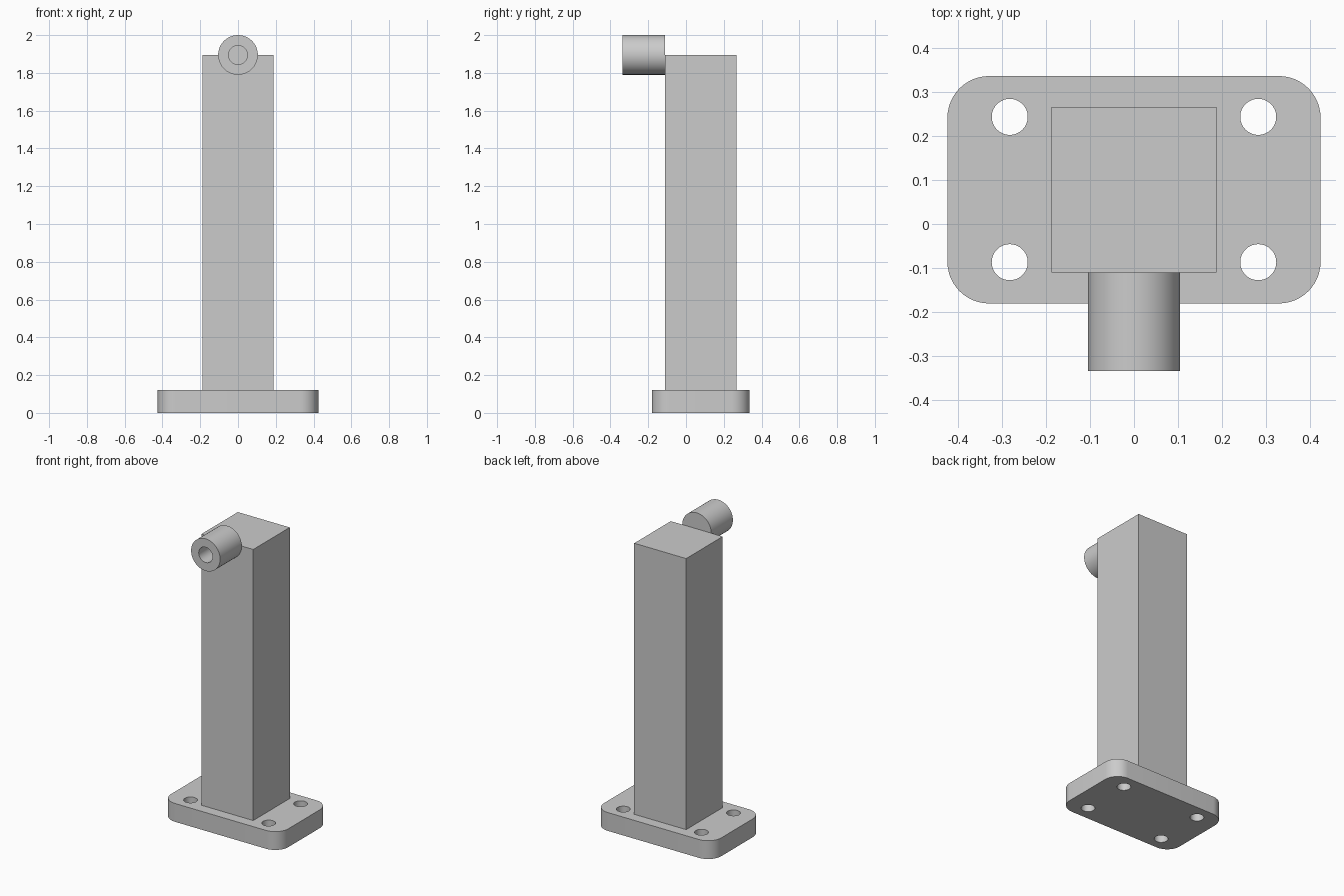
import bpy
import bmesh
from math import radians
from mathutils import Matrix, Vector

if "Cube" in bpy.data.objects:
    bpy.data.objects.remove(bpy.data.objects["Cube"], do_unlink=True)

# One plain metal colour
GREY = (0.6, 0.6, 0.6, 1.0)
metal = bpy.data.materials.new("grey_metal")
metal.use_nodes = True
metal.diffuse_color = GREY
metal.node_tree.nodes["Principled BSDF"].inputs["Base Color"].default_value = GREY


def finish(name, bm):
    mesh = bpy.data.meshes.new(name)
    bm.to_mesh(mesh)
    bm.free()
    mesh.materials.append(metal)
    obj = bpy.data.objects.new(name, mesh)
    bpy.context.collection.objects.link(obj)
    return obj


def box(name, low, high, corner=0):
    """Box between two corners, with optional rounded upright edges."""
    low, high = Vector(low), Vector(high)
    bm = bmesh.new()
    place = Matrix.Translation((low + high) / 2) @ Matrix.Diagonal((*(high - low), 1))
    bmesh.ops.create_cube(bm, size=1, matrix=place)
    if corner:
        upright = [e for e in bm.edges
                   if abs(e.verts[0].co.z - e.verts[1].co.z) > 0.01]
        bmesh.ops.bevel(bm, geom=upright, offset=corner, segments=12,
                        profile=0.5, affect='EDGES')
    return finish(name, bm)


def cylinder(name, centre, radius, depth, along_y=False):
    bm = bmesh.new()
    turn = Matrix.Rotation(radians(90 if along_y else 0), 4, 'X')
    bmesh.ops.create_cone(bm, cap_ends=True, segments=64, radius1=radius,
                          radius2=radius, depth=depth,
                          matrix=Matrix.Translation(centre) @ turn)
    return finish(name, bm)


def select_only(obj):
    bpy.ops.object.select_all(action='DESELECT')
    obj.select_set(True)
    bpy.context.view_layer.objects.active = obj


def cut(obj, cutter):
    """Subtract the cutter from the part, then discard it."""
    cutter.hide_render = True
    mod = obj.modifiers.new("hole", 'BOOLEAN')
    mod.operation = 'DIFFERENCE'
    mod.solver = 'EXACT'
    mod.object = cutter
    select_only(obj)
    bpy.ops.object.modifier_apply(modifier=mod.name)
    bpy.data.objects.remove(cutter, do_unlink=True)


# Base plate with rounded corners and four bolt holes
base_plate = box("base_plate", (-0.425, -0.181, 0), (0.425, 0.337, 0.12), 0.095)
for x in (-0.283, 0.283):
    for y in (-0.087, 0.244):
        cut(base_plate, cylinder("bolt_hole_cutter", (x, y, 0.06), 0.041, 0.3))

# Square column
column = box("column", (-0.188, -0.111, 0.12), (0.188, 0.267, 1.895))

# Round boss on the column front, level with its top, with a blind bore
boss = cylinder("boss", (0, -0.223, 1.895), 0.105, 0.224, along_y=True)
cut(boss, cylinder("bore_cutter", (0, -0.255, 1.895), 0.05, 0.2, along_y=True))

for part in (base_plate, boss):
    select_only(part)
    bpy.ops.object.shade_smooth_by_angle(angle=radians(30))
